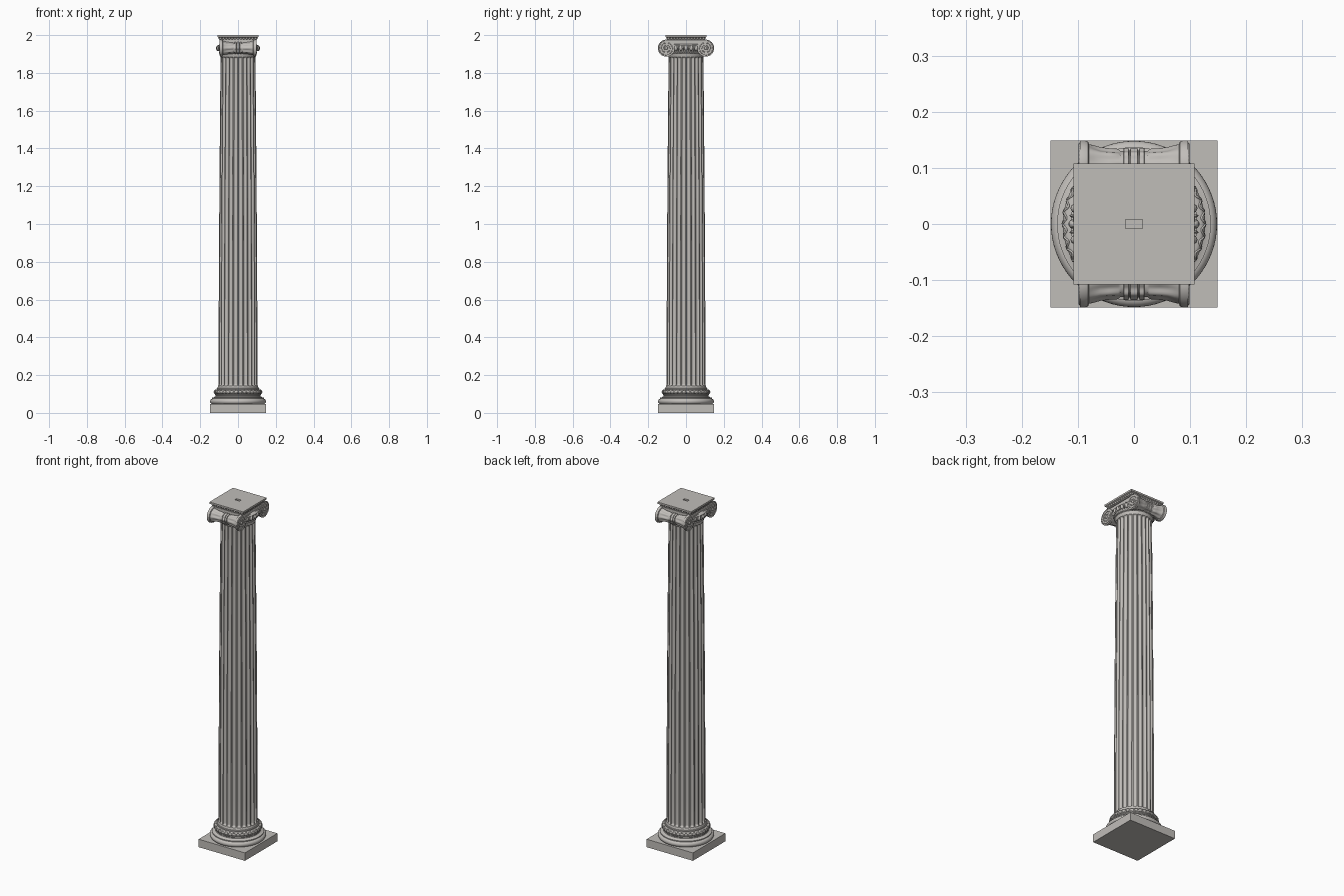
import bpy, bmesh
from math import sin, cos, pi, sqrt, radians
from mathutils import Matrix, Vector

if "Cube" in bpy.data.objects:
    bpy.data.objects.remove(bpy.data.objects["Cube"], do_unlink=True)

stone = bpy.data.materials.new("warm_grey_stone")
stone.use_nodes = True
COLOUR = (0.53, 0.51, 0.485, 1)
stone.diffuse_color = COLOUR
stone.node_tree.nodes["Principled BSDF"].inputs["Base Color"].default_value = COLOUR


def finish(name, bm, angle=35):
    bmesh.ops.recalc_face_normals(bm, faces=bm.faces)
    mesh = bpy.data.meshes.new(name)
    bm.to_mesh(mesh)
    bm.free()
    obj = bpy.data.objects.new(name, mesh)
    bpy.context.collection.objects.link(obj)
    mesh.materials.append(stone)
    bpy.ops.object.select_all(action='DESELECT')
    obj.select_set(True)
    bpy.context.view_layer.objects.active = obj
    bpy.ops.object.shade_smooth_by_angle(angle=radians(angle))
    return obj


def loft(name, rings, angle=35):
    """Skin a list of equal closed rings and cap both ends."""
    bm = bmesh.new()
    loops = [[bm.verts.new(p) for p in ring] for ring in rings]
    n = len(loops[0])
    for a, b in zip(loops, loops[1:]):
        for i in range(n):
            j = (i + 1) % n
            bm.faces.new((a[i], a[j], b[j], b[i]))
    bm.faces.new(loops[0])
    bm.faces.new(loops[-1])
    return finish(name, bm, angle)


def rect(hx, hy, z):
    return [(-hx, -hy, z), (hx, -hy, z), (hx, hy, z), (-hx, hy, z)]


def lathe(name, profile, n=72):
    return loft(name, [[(r * cos(2 * pi * i / n), r * sin(2 * pi * i / n), z)
                        for i in range(n)] for r, z in profile])


def bulge(r, z, rad, steps=10):
    """Half-round moulding profile."""
    return [(r + rad * cos(t), z + rad * sin(t))
            for t in (-pi / 2 + pi * k / steps for k in range(steps + 1))]


def blobs(name, places, size):
    """Many small ellipsoids; each place is (position, turn about z)."""
    bm = bmesh.new()
    for pos, turn in places:
        m = (Matrix.Translation(pos) @ Matrix.Rotation(turn, 4, 'Z')
             @ Matrix.Diagonal((*size, 1)))
        bmesh.ops.create_uvsphere(bm, u_segments=10, v_segments=8, radius=1, matrix=m)
    return finish(name, bm, 60)


def ring_places(r, z, n, shift=0.0):
    turns = [2 * pi * (i + shift) / n for i in range(n)]
    return [(Vector((r * cos(t), r * sin(t), z)), t) for t in turns]


def tube(name, points, radius, cyclic=False):
    curve = bpy.data.curves.new(name, 'CURVE')
    curve.dimensions = '3D'
    curve.bevel_depth = radius
    curve.bevel_resolution = 1
    curve.use_fill_caps = True
    spline = curve.splines.new('POLY')
    spline.points.add(len(points) - 1)
    for p, co in zip(spline.points, points):
        p.co = (*co, 1)
    spline.use_cyclic_u = cyclic
    curve.materials.append(stone)
    obj = bpy.data.objects.new(name, curve)
    bpy.context.collection.objects.link(obj)


# Square plinth and round base mouldings
loft("plinth", [rect(.149, .149, 0), rect(.149, .149, .046)])
lathe("base_mouldings", bulge(.133, .061, .015)
      + [(.137, .076), (.137, .081), (.127, .083), (.12, .088), (.119, .093),
         (.123, .097), (.123, .1)]
      + bulge(.116, .111, .011) + [(.113, .123), (.113, .13), (.105, .133)])

# Braided relief wrapped around the upper base moulding
for side in (-1, 1):
    braid = []
    for i in range(360):
        t = 2 * pi * i / 360
        tilt = side * 1.0 * sin(18 * t) + .1
        r = .116 + .011 * cos(tilt)
        braid.append((r * cos(t), r * sin(t), .111 + .011 * sin(tilt)))
    tube("base_braid", braid, .002, True)

# Fluted tapering shaft: flutes fade out in rounded ends
FLUTES, STEPS, LOW, HIGH, END = 24, 10, .143, 1.885, .012


def flute_depth(z):
    gap = min(z - LOW, HIGH - z)
    if gap <= 0:
        return 0
    return .009 * sqrt(max(0, 1 - (1 - min(gap / END, 1)) ** 2))


def shaft_radius(z):
    t = (z - .13) / 1.77
    flare = .006 * max(0, 1 - (z - .13) / .02) + .005 * max(0, 1 - (1.9 - z) / .02)
    return .1035 - .004 * t - .0075 * t * t + flare


levels = [.13, .136, LOW] + [LOW + END * k / 4 for k in (1, 2, 3, 4)]
levels += [LOW + END + (HIGH - LOW - 2 * END) * k / 12 for k in range(1, 12)]
levels += [HIGH - END * k / 4 for k in (4, 3, 2, 1)] + [HIGH, 1.892, 1.9]
shaft = []
for z in levels:
    ring = []
    for i in range(FLUTES * STEPS):
        u = (i % STEPS) / (STEPS - 1) * 2 - 1
        turn = 2 * pi * (i // STEPS + .5 + .4 * u) / FLUTES
        r = shaft_radius(z) - flute_depth(z) * sqrt(max(0, 1 - u * u))
        ring.append((r * cos(turn), r * sin(turn), z))
    shaft.append(ring)
loft("fluted_shaft", shaft)

# Echinus with bead row, eggs and darts
lathe("echinus", bulge(.094, 1.903, .004) + [(.097, 1.91), (.104, 1.92),
                                             (.109, 1.935), (.109, 1.945), (.09, 1.955)])
blobs("bead_row", ring_places(.098, 1.907, 48), (.004, .005, .004))
blobs("eggs", ring_places(.106, 1.931, 24), (.011, .009, .014))
blobs("darts", ring_places(.108, 1.929, 24, .5), (.008, .003, .013))

# Scroll cushions: leafy rolls waisted by a central belt
CY, CZ = .104, 1.931
half = [(0, .03, .06), (.006, .03, .06), (.007, .027, 0), (.009, .027, 0), (.01, .03, .06),
        (.018, .03, .06), (.019, .026, 0), (.024, .026, 0), (.028, .028, .07),
        (.045, .029, .07), (.06, .031, .06), (.072, .035, .04), (.08, .038, 0),
        (.082, .043, 0), (.088, .045, 0), (.096, .045, 0)]
roll = [(-x, r, w) for x, r, w in half[:0:-1]] + half
for side in (-1, 1):
    rings = []
    for x, r, wave in roll:
        turns = [2 * pi * i / 64 for i in range(64)]
        rings.append([(x, side * (CY + r * (1 + wave * cos(8 * t)) * cos(t)),
                       CZ + r * (1 + wave * cos(8 * t)) * sin(t)) for t in turns])
    loft("scroll_cushion", rings, 40)

# Block joining the scrolls, under the top slab
loft("scroll_channel", [rect(.092, .1, 1.946), rect(.092, .1, 1.976)])

# Raised spirals, channel rails and eyes on both scroll faces
for face in (-1, 1):
    x = face * .096
    arm = []
    for k in range(91):
        r = .0425 * (1 - .8 * k / 90)
        t = pi / 2 - 2 * pi * 2.5 * k / 90
        arm.append((x, CY + r * cos(t), CZ + r * sin(t)))
    mirrored = [(px, -py, pz) for px, py, pz in arm]
    tube("spiral_rim", arm[::-1] + mirrored, .0025)
    tube("channel_rail", [(x * .97, -.085, 1.95), (x * .97, .085, 1.95)], .003)
    blobs("scroll_eyes", [(Vector((x, s * CY, CZ)), 0) for s in (-1, 1)],
          (.005, .008, .008))

# Top slab with moulded edge and a sunken slot
loft("top_slab", [rect(.094, .094, 1.972), rect(.095, .095, 1.979), rect(.098, .098, 1.984),
                  rect(.104, .104, 1.988), rect(.108, .108, 1.99), rect(.108, .108, 2),
                  rect(.015, .008, 2), rect(.015, .008, 1.985)], 25)

# Leaf studs along the moulded edge of the slab
studs = []
for side in range(4):
    for i in range(13):
        turn = side * pi / 2
        pos = Matrix.Rotation(turn, 3, 'Z') @ Vector((.098, (i - 6) * .0155, 1.983))
        studs.append((pos, turn))
blobs("slab_leaves", studs, (.005, .006, .006))
